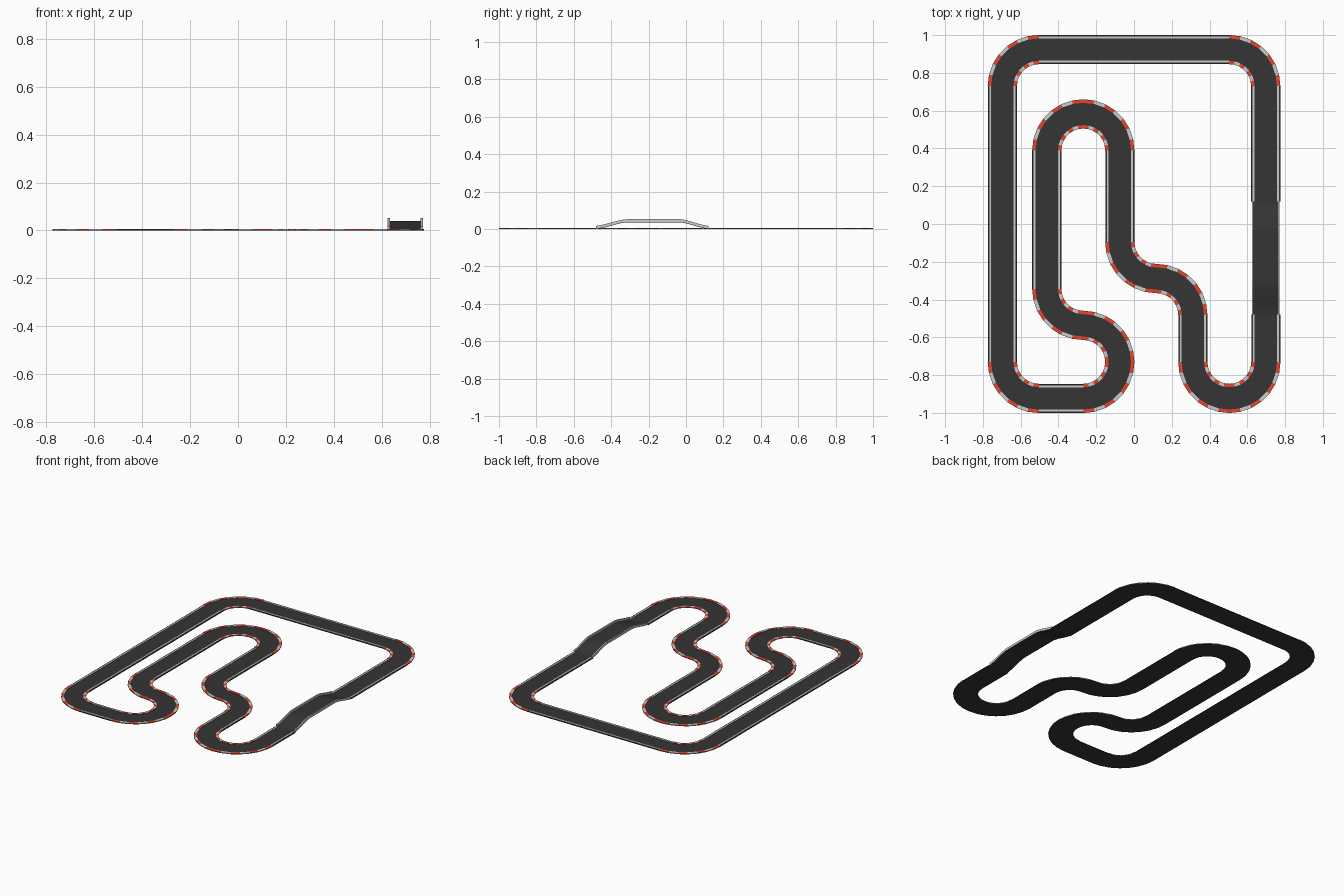
import bpy, bmesh
from math import sin, cos, pi, radians
from mathutils import Vector

if "Cube" in bpy.data.objects:
    bpy.data.objects.remove(bpy.data.objects["Cube"])

R = 0.1933      # centre-line radius of every bend
STEPS = 7       # kerb blocks per quarter turn
HALF = 0.077    # half width of the track


def material(name, rgb):
    m = bpy.data.materials.new(name)
    m.diffuse_color = (*rgb, 1)
    m.use_nodes = True
    m.node_tree.nodes["Principled BSDF"].inputs["Base Color"].default_value = m.diffuse_color
    return m


asphalt = material("asphalt", (0.035, 0.035, 0.035))
red = material("kerb_red", (0.8, 0.06, 0.025))
pale = material("kerb_pale", (0.62, 0.62, 0.62))


def sweep(bm, path, a, b, lo, hi, mat=0, closed=False):
    """Sweep a rectangle (offsets a..b, heights lo..hi) along (point, side) pairs."""
    rings = []
    for p, n in path:
        rings.append([bm.verts.new(p + n * o + Vector((0, 0, z)))
                      for o, z in ((a, lo), (b, lo), (b, hi), (a, hi))])
    pairs = list(zip(rings, rings[1:]))
    if closed:
        pairs.append((rings[-1], rings[0]))
    faces = []
    for r, s in pairs:
        for i in range(4):
            j = (i + 1) % 4
            faces.append(bm.faces.new((r[i], r[j], s[j], s[i])))
    if not closed:
        faces += [bm.faces.new(rings[0]), bm.faces.new(rings[-1])]
    for f in faces:
        f.material_index = mat


def finish(bm, name, mats):
    bmesh.ops.recalc_face_normals(bm, faces=bm.faces[:])
    me = bpy.data.meshes.new(name)
    bm.to_mesh(me)
    bm.free()
    for m in mats:
        me.materials.append(m)
    ob = bpy.data.objects.new(name, me)
    bpy.context.collection.objects.link(ob)


def ramp(t):
    t = max(0, min(1, t))
    return 0.5 * t + 0.5 * t * t * (3 - 2 * t)


def bridge_z(y):
    return 0.036 * min(ramp((y + 0.48) / 0.16), ramp((0.12 - y) / 0.15))


# Layout: straight lengths and turn angles (left positive)
layout = [("bridge", 0), ("s", 0.61), ("t", 90), ("s", 1.008), ("t", 90), ("s", 1.46),
          ("t", 90), ("s", 0.2353), ("t", 180), ("t", -90), ("s", 0.733), ("t", -180),
          ("s", 0.485), ("t", 90), ("t", -90), ("s", 0.248), ("t", 180), ("s", 0.25)]

pos, head = Vector((0.6975, -0.48, 0)), pi / 2
straights, bends, bridge, route = [], [], [], []
for kind, v in layout:
    d = Vector((cos(head), sin(head), 0))
    n = Vector((d.y, -d.x, 0))
    if kind == "bridge":
        for i in range(25):
            y = -0.48 + 0.6 * i / 24
            bridge.append((Vector((0.6975, y, bridge_z(y))), n))
        pos = Vector((0.6975, 0.12, 0))
        seg = [(pos, n)]
    elif kind == "s":
        seg = [(pos, n), (pos + d * v, n)]
        straights.append(seg)
        pos = seg[-1][0]
    else:
        sgn = 1 if v > 0 else -1
        centre = pos - n * R * sgn
        count = STEPS * abs(v) // 90
        seg = []
        for i in range(count + 1):
            a = head + radians(v) * i / count
            side = Vector((sin(a), -cos(a), 0))
            seg.append((centre + side * R * sgn, side))
        bends.append(seg)
        pos, head = seg[-1][0], head + radians(v)
    route += seg if not route else seg[1:]

# Flat road slab
bm = bmesh.new()
sweep(bm, route, -HALF, HALF, 0, 0.004)
finish(bm, "road", [asphalt])

# Bridge deck and its side rails
bm = bmesh.new()
sweep(bm, bridge, -0.071, 0.071, 0, 0.004)
finish(bm, "bridge_deck", [asphalt])
bm = bmesh.new()
for s in (-1, 1):
    sweep(bm, bridge, s * 0.064, s * 0.073, 0.002, 0.017)
finish(bm, "bridge_rails", [pale])

# Pale edge lines on the straights
bm = bmesh.new()
for seg in straights:
    for s in (-1, 1):
        sweep(bm, seg, s * 0.059, s * 0.069, 0.002, 0.006)
finish(bm, "edge_lines", [pale])

# Striped kerbs on the bends, each quarter starting and ending red
bm = bmesh.new()
for seg in bends:
    for i in range(len(seg) - 1):
        for s in (-1, 1):
            sweep(bm, seg[i:i + 2], s * 0.059, s * 0.0775, 0.001, 0.0065, (i % STEPS) % 2)
finish(bm, "kerbs", [red, pale])
